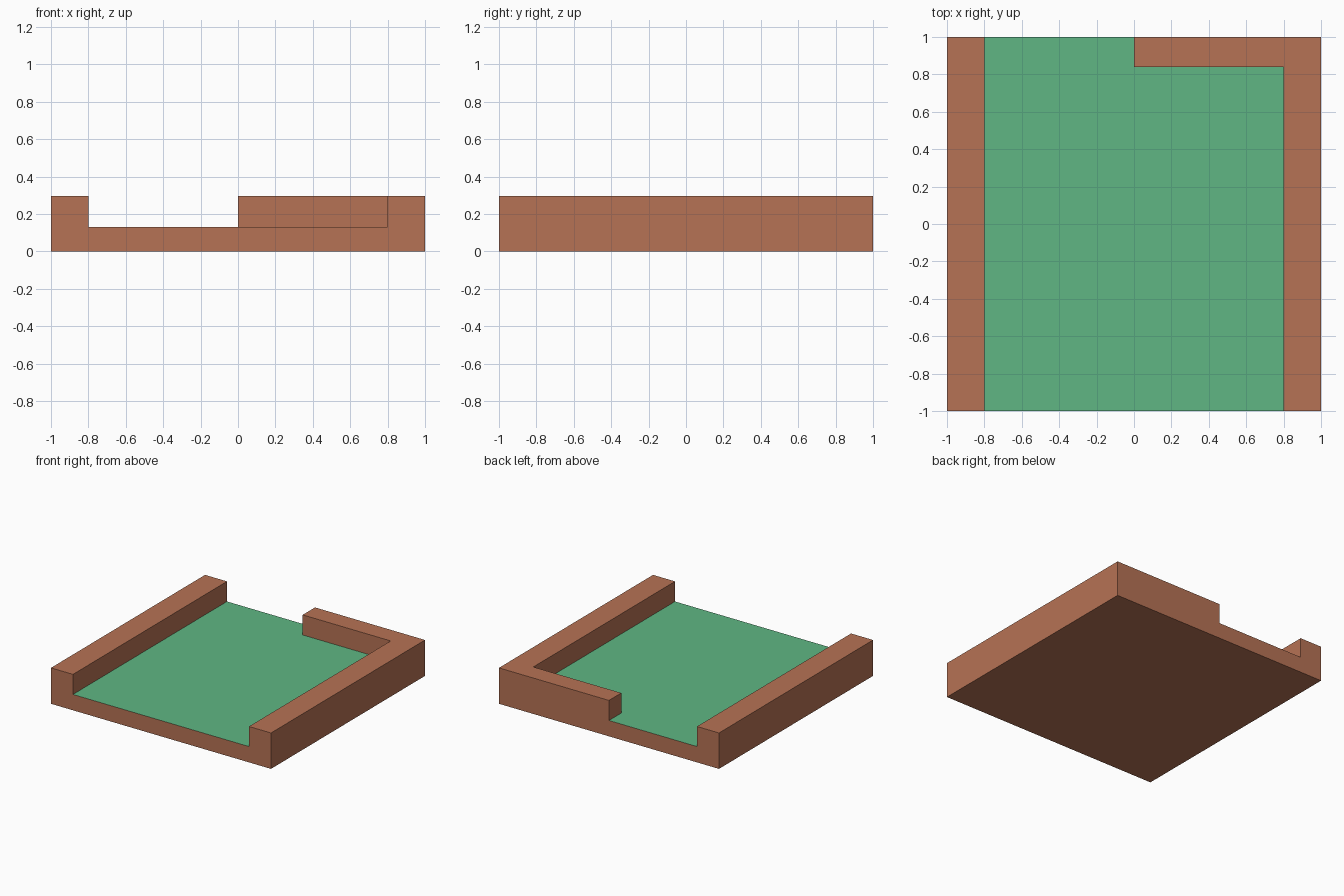
import bpy, bmesh

if "Cube" in bpy.data.objects:
    bpy.data.objects.remove(bpy.data.objects["Cube"])

HEIGHT, FLOOR = 0.295, 0.13


def material(name, rgb):
    m = bpy.data.materials.new(name)
    m.diffuse_color = (*rgb, 1)
    m.use_nodes = True
    m.node_tree.nodes["Principled BSDF"].inputs["Base Color"].default_value = m.diffuse_color
    return m


def prism(name, plan, z0, z1):
    """Extrude a plan outline from z0 up to z1."""
    bm = bmesh.new()
    base = bm.faces.new([bm.verts.new((x, y, z0)) for x, y in plan])
    top = bmesh.ops.extrude_face_region(bm, geom=[base])["geom"]
    for v in top:
        if isinstance(v, bmesh.types.BMVert):
            v.co.z = z1
    bmesh.ops.recalc_face_normals(bm, faces=bm.faces)
    me = bpy.data.meshes.new(name)
    bm.to_mesh(me)
    bm.free()
    ob = bpy.data.objects.new(name, me)
    bpy.context.collection.objects.link(ob)
    return ob


brown = material("brown wood", (0.47, 0.17, 0.09))
green = material("green turf", (0.115, 0.47, 0.23))

# Solid tile, with the playing lane cut out between the walls
tile = prism("course_tile", [(-1, -1), (1, -1), (1, 1), (-1, 1)], 0, HEIGHT)
lane = prism("lane_cutter", [(-0.8, -1.1), (0.8, -1.1), (0.8, 0.84),
                             (0, 0.84), (0, 1.1), (-0.8, 1.1)], FLOOR, 0.5)
cut = tile.modifiers.new("lane", 'BOOLEAN')
cut.operation, cut.solver, cut.object = 'DIFFERENCE', 'EXACT', lane
bpy.context.view_layer.objects.active = tile
bpy.ops.object.modifier_apply(modifier="lane")
bpy.data.objects.remove(lane)

# Turf on the upward floor, wood everywhere else
tile.data.materials.clear()
tile.data.materials.append(brown)
tile.data.materials.append(green)
for p in tile.data.polygons:
    p.material_index = int(p.normal.z > 0.5 and p.center.z < 0.2)
